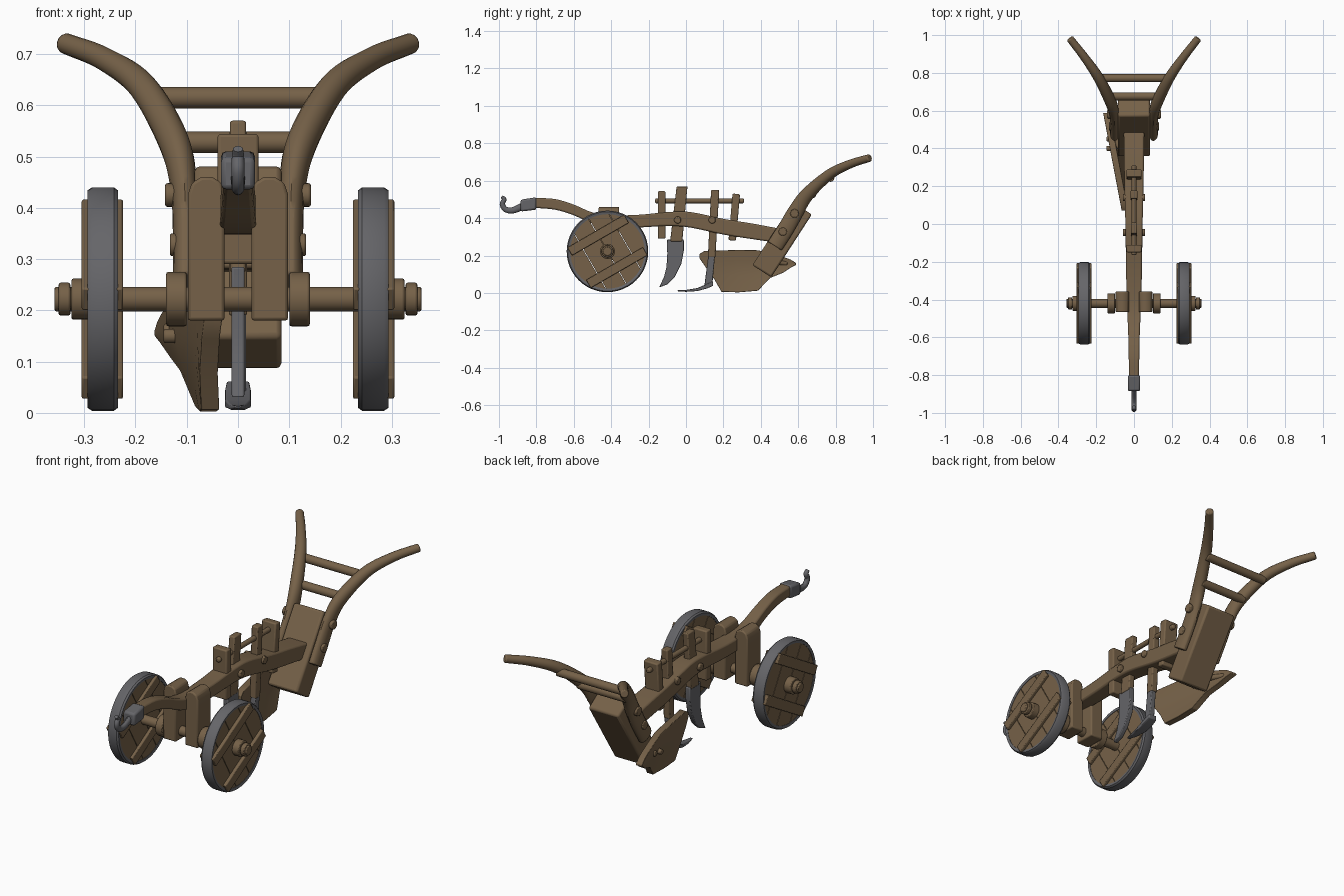
import bpy, bmesh, math
from mathutils import Vector, Matrix

if "Cube" in bpy.data.objects:
    bpy.data.objects.remove(bpy.data.objects["Cube"])


def material(name, rgb):
    m = bpy.data.materials.new(name)
    m.diffuse_color = (*rgb, 1)
    m.use_nodes = True
    m.node_tree.nodes["Principled BSDF"].inputs["Base Color"].default_value = m.diffuse_color
    return m


WOOD = material("brown wood", (0.18, 0.12, 0.065))
IRON = material("grey iron", (0.13, 0.13, 0.14))


def finish(name, bm, mat, bevel=0.0, smooth=True):
    bmesh.ops.recalc_face_normals(bm, faces=bm.faces)
    me = bpy.data.meshes.new(name)
    bm.to_mesh(me)
    bm.free()
    me.materials.append(mat)
    ob = bpy.data.objects.new(name, me)
    bpy.context.collection.objects.link(ob)
    if bevel:
        b = ob.modifiers.new("bevel", 'BEVEL')
        b.width, b.segments, b.limit_method = bevel, 2, 'ANGLE'
        b.angle_limit = math.radians(40)
    if smooth:
        bpy.context.view_layer.objects.active = ob
        ob.select_set(True)
        bpy.ops.object.shade_smooth_by_angle(angle=math.radians(35))
        ob.select_set(False)
    return ob


def loft(name, rings, mat, bevel=0.0):
    """Skin a list of equal-length closed rings and cap both ends."""
    bm = bmesh.new()
    vs = [[bm.verts.new(p) for p in r] for r in rings]
    n = len(vs[0])
    for a, b in zip(vs, vs[1:]):
        for i in range(n):
            j = (i + 1) % n
            bm.faces.new((a[i], a[j], b[j], b[i]))
    bm.faces.new(vs[0])
    bm.faces.new(vs[-1])
    return finish(name, bm, mat, bevel)


def prism(name, outline, x0, x1, mat, bevel=0.0):
    """Extrude a side outline of (y, z) points from x0 to x1."""
    return loft(name, [[(x, y, z) for y, z in outline] for x in (x0, x1)], mat, bevel)


def spline(pts, steps=6):
    """Catmull-Rom through tuples of any length."""
    p = [Vector(q) for q in pts]
    p = [2 * p[0] - p[1]] + p + [2 * p[-1] - p[-2]]
    out = []
    for a, b, c, d in zip(p, p[1:], p[2:], p[3:]):
        for k in range(steps):
            t = k / steps
            out.append(0.5 * (2 * b + (c - a) * t + (2 * a - 5 * b + 4 * c - d) * t * t
                              + (3 * b - a - 3 * c + d) * t ** 3))
    return out + [p[-2]]


def tube(name, pts, radii, mat, sides=16, steps=6):
    """Sweep an ellipse; radii are (across x, in the side plane) per point."""
    path, rad = spline(pts, steps), spline(radii, steps)
    rings = []
    for i, p in enumerate(path):
        t = (path[min(i + 1, len(path) - 1)] - path[max(i - 1, 0)]).normalized()
        ref = Vector((1, 0, 0))
        u = (ref - t * ref.dot(t)).normalized()
        v = t.cross(u)
        rings.append([p + u * rad[i][0] * math.cos(a) + v * rad[i][1] * math.sin(a)
                      for a in (2 * math.pi * k / sides for k in range(sides))])
    return loft(name, rings, mat, 0.006)


def rod(name, x0, x1, y, z, r, mat, bevel=0.004, n=24):
    ring = [(y + r * math.cos(2 * math.pi * k / n), z + r * math.sin(2 * math.pi * k / n))
            for k in range(n)]
    return prism(name, ring, x0, x1, mat, bevel)


def slab(y, z, ang, half_len, half_w, off=0.0):
    """Rotated rectangle in the side plane."""
    c, s = math.cos(ang), math.sin(ang)
    return [(y + c * u - s * (v + off), z + s * u + c * (v + off)) for u, v in
            ((-half_len, -half_w), (half_len, -half_w), (half_len, half_w), (-half_len, half_w))]


# curved main beam: (y, bottom, top, half width)
beam = [(-0.81, .455, .508, .027), (-0.7, .445, .502, .028), (-0.6, .415, .472, .03),
        (-0.5, .37, .43, .034), (-0.4, .35, .415, .038), (-0.25, .35, .418, .042),
        (-0.1, .358, .432, .044), (0.02, .35, .433, .046), (0.2, .312, .396, .05),
        (0.36, .287, .37, .053), (0.53, .262, .338, .055)]
loft("beam", [[(-w, y, lo), (w, y, lo), (w, y, hi), (-w, y, hi)]
              for y, lo, hi, w in spline(beam, 4)], WOOD, 0.008)

# draught hook and its iron socket
prism("hook_socket", [(-.885, .435), (-.80, .445), (-.80, .512), (-.885, .498)], -.033, .033, IRON, .01)
tube("hook", [(0, -.87, .465), (0, -.925, .442), (0, -.965, .447), (0, -.982, .475), (0, -.972, .5),
              (0, -.985, .515)], [(.014, .02), (.013, .017), (.013, .015), (.013, .014),
                                  (.012, .012), (.01, .008)], IRON, 12)

# wheels, fork plates and axle
WY, WZ, WR, TILT = -.42, .222, .218, math.radians(30)
rod("axle", -.358, .358, WY, WZ, .024, WOOD)
for s, side in ((1, "right"), (-1, "left")):
    def X(a, b):
        return s * a, s * b

    # iron tyre as a closed ring of revolution
    prof = [(.199, .236), (.212, .234), (WR, .242), (WR, .285), (.212, .294), (.199, .291)]
    bm = bmesh.new()
    N = 48
    vs = [[bm.verts.new((s * x, WY + r * math.cos(2 * math.pi * k / N),
                         WZ + r * math.sin(2 * math.pi * k / N))) for r, x in prof] for k in range(N)]
    for k in range(N):
        for i in range(6):
            j, m = (i + 1) % 6, (k + 1) % N
            bm.faces.new((vs[k][i], vs[k][j], vs[m][j], vs[m][i]))
    finish(side + "_tyre", bm, IRON)

    # planked wheel disc, thin gaps between the planks
    edges = [-.2, -.105, 0, .105, .2]
    for i, (a, b) in enumerate(zip(edges, edges[1:])):
        a, b = a + .0015, b - .0015
        ta, tb = math.asin(a / .2), math.asin(b / .2)
        arc = [ta + (tb - ta) * k / 8 for k in range(9)]
        pts = [(.203 * math.cos(t), .203 * math.sin(t)) for t in arc]
        pts += [(-u, v) for u, v in reversed(pts)]
        c, q = math.cos(TILT + math.pi / 2), math.sin(TILT + math.pi / 2)
        prism(f"{side}_wheel_plank_{i}", [(WY + c * u - q * v, WZ + q * u + c * v) for u, v in pts],
              *X(.238, .289), WOOD)
    # battens across both faces
    for off in (-.1, .1):
        for nm, x0, x1 in (("outer", .285, .305), ("inner", .224, .242)):
            prism(f"{side}_{nm}_batten", slab(WY, WZ, TILT, .175, .025, off), *X(x0, x1), WOOD, .004)
    rod(side + "_wheel_hub", *X(.285, .325), WY, WZ, .04, WOOD)
    rod(side + "_axle_cap", *X(.327, .35), WY, WZ, .032, WOOD)
    rod(side + "_axle_collar", *X(.1, .14), WY, WZ, .053, WOOD)
    # rounded plate hanging from the beam to the axle
    fork = [(s * x, z) for x, z in ((.026, .18), (.098, .18), (.098, .425), (.09, .449), (.072, .46),
                                    (.05, .46), (.032, .449), (.026, .425))]
    loft(side + "_fork_plate", [[(x, y, z) for x, z in fork] for y in (-.467, -.357)], WOOD, .006)

    # handle and its bolts
    tube(side + "_handle", [(s * x, y, z) for x, y, z in
         ((.103, .475, .25), (.103, .535, .345), (.106, .59, .44), (.125, .65, .528), (.185, .77, .635),
          (.26, .88, .69), (.34, .983, .722))],
         [(.024, .045), (.024, .045), (.026, .042), (.03, .036), (.028, .028), (.023, .023),
          (.02, .02)], WOOD)
    rod(side + "_handle_bolt_upper", *X(.1, .142), .58, .425, .023, WOOD)
    rod(side + "_handle_bolt_lower", *X(.1, .133), .517, .328, .022, WOOD)
    # bolts through the beam
    for y in (-.045, .14):
        rod(side + "_beam_bolt", *X(.03, .058), y, .39, .019, WOOD)

# sloping back block and handle rungs
prism("back_block", slab(.514, .284, math.atan2(.84, .543), .2, .06), -.085, .085, WOOD, .01)
rod("upper_rung", -.185, .185, .772, .615, .021, WOOD)
rod("lower_rung", -.135, .135, .676, .528, .021, WOOD)

# adjuster rod carried by two cleats on the beam
tube("adjuster_rod", [(0, -.165, .492), (0, .08, .492), (0, .31, .492)], [(.013, .013)] * 3, WOOD, 12, 2)
prism("front_cleat", slab(-.13, .417, math.pi / 2, .127, .02), -.04, .04, WOOD, .006)
prism("rear_cleat", slab(.258, .405, math.radians(85), .125, .02), -.04, .04, WOOD, .006)

# coulter: wooden stalk and curved knife
prism("coulter_stalk", [(-.085, .275), (-.02, .275), (.008, .57), (-.05, .57)], -.016, .016, WOOD, .005)
prism("coulter_knife", [(-.102, .285), (-.012, .285), (-.012, .225), (-.025, .155), (-.06, .085),
                        (-.1, .045), (-.143, .03), (-.118, .085), (-.104, .14), (-.1, .21)],
      -.013, .013, IRON, .004)

# share: wooden stalk, iron shank and chisel point
prism("share_stalk", [(.117, .19), (.157, .19), (.178, .55), (.134, .55)], -.018, .018, WOOD, .005)
prism("share_shank", [(.098, .035), (.14, .035), (.155, .2), (.119, .2)], -.012, .016, IRON, .004)
loft("share_point", [[(-w, y, z - t), (w, y, z - t), (w, y, z + t), (-w, y, z + t)] for y, z, w, t in
                     ((-.045, .012, .006, .003), (0, .011, .016, .005), (.06, .018, .025, .008),
                      (.11, .035, .025, .012), (.145, .05, .022, .012))], IRON, .003)

# mouldboard: twisted board flaring to the left, columns of (y, bottom, top)
cols = [(.072, .185, .208), (.1, .145, .225), (.15, .075, .226), (.19, .006, .227), (.28, .003, .23),
        (.385, .012, .228), (.45, .08, .212), (.52, .108, .193), (.56, .135, .178), (.588, .15, .16)]
rings = []
for y, lo, hi in cols:
    front, back = [], []
    for k in range(6):
        z = lo + (hi - lo) * k / 5
        x = -.03 - .19 * (y - .07) * min(1, .25 + z / .2)
        front.append((x, y, z))
        back.append((x - .035, y, z))
    rings.append(front + back[::-1])
loft("mouldboard", rings, WOOD, .004)
tube("mouldboard_strut", [(-.075, .4, .175), (-.1, .46, .168), (-.13, .54, .155)], [(.014, .014)] * 3,
     WOOD, 12, 2)
for y, z in ((.4, .15), (.45, .16)):
    rod("mouldboard_bolt", -.145, -.08, y, z, .014, WOOD)
